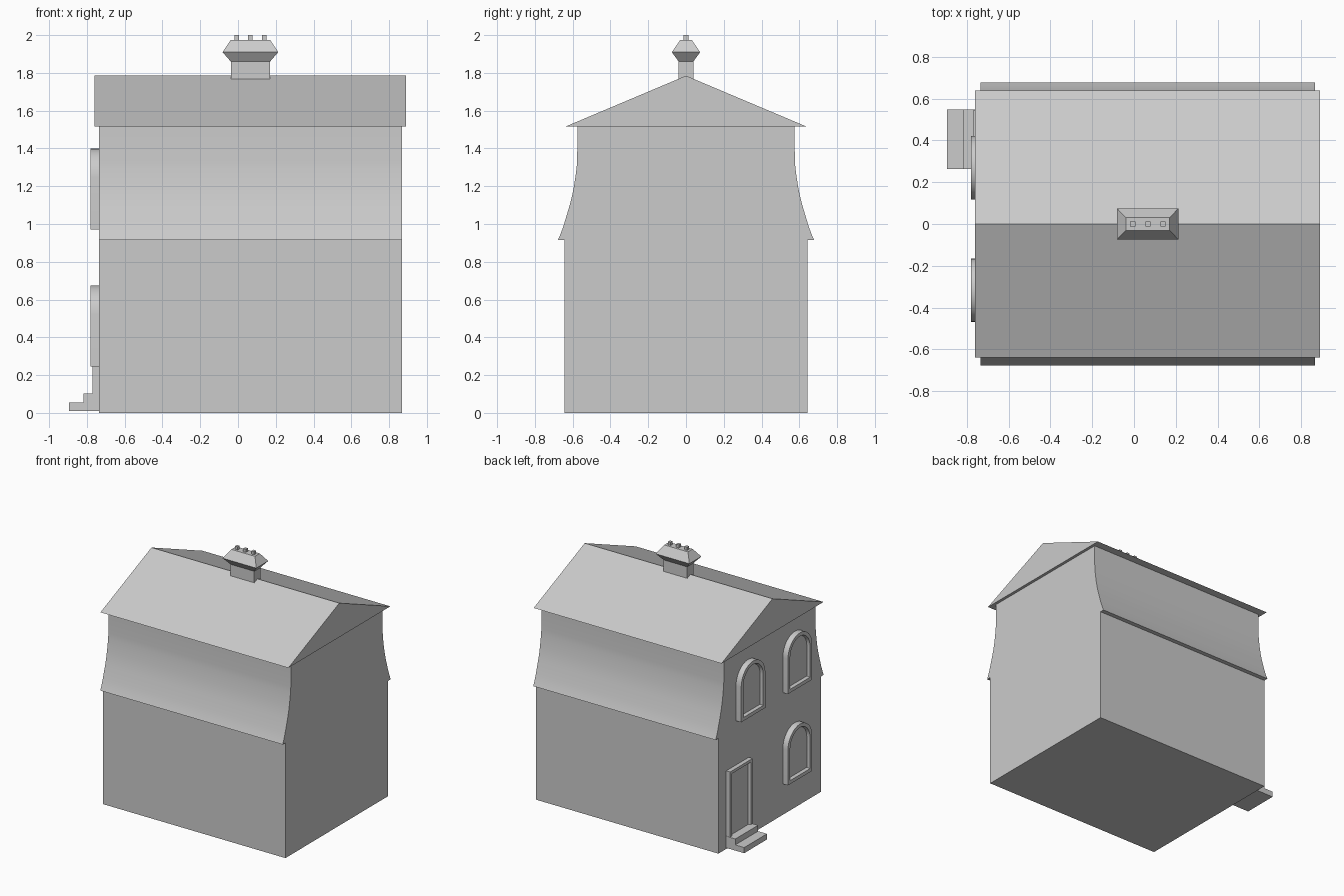
import bpy, bmesh, math

if "Cube" in bpy.data.objects:
    bpy.data.objects.remove(bpy.data.objects["Cube"])

WALL = -0.735  # x of the decorated end wall


def make(name, verts, faces, smooth=False):
    me = bpy.data.meshes.new(name)
    me.from_pydata(verts, [], faces)
    bm = bmesh.new()
    bm.from_mesh(me)
    bmesh.ops.recalc_face_normals(bm, faces=bm.faces)
    bm.to_mesh(me)
    bm.free()
    ob = bpy.data.objects.new(name, me)
    bpy.context.collection.objects.link(ob)
    if smooth:
        bpy.ops.object.select_all(action='DESELECT')
        bpy.context.view_layer.objects.active = ob
        ob.select_set(True)
        bpy.ops.object.shade_smooth_by_angle(angle=math.radians(30))
    return ob


def loft(name, loops, smooth=False):
    """Skin a series of equal-length closed loops and cap both ends."""
    n = len(loops[0])
    verts = [v for lp in loops for v in lp]
    faces = [(k * n + i, k * n + (i + 1) % n, (k + 1) * n + (i + 1) % n, (k + 1) * n + i)
             for k in range(len(loops) - 1) for i in range(n)]
    faces += [tuple(range(n)), tuple(range(len(verts) - n, len(verts)))]
    return make(name, verts, faces, smooth)


def extrude_x(name, profile, x0, x1, smooth=False):
    return loft(name, [[(x, y, z) for y, z in profile] for x in (x0, x1)], smooth)


def rect(x0, x1, y, z):
    return [(x0, -y, z), (x1, -y, z), (x1, y, z), (x0, y, z)]


def box(name, x0, x1, y0, y1, z0, z1):
    return extrude_x(name, [(y0, z0), (y1, z0), (y1, z1), (y0, z1)], x0, x1)


def arch(yc, z0, z1, r, inset):
    """Round-headed outline in the yz plane."""
    spring, rr = z1 - r, r - inset
    head = [(yc + rr * math.cos(math.pi * i / 16), spring + rr * math.sin(math.pi * i / 16))
            for i in range(17)]
    return [(yc - rr, z0 + inset), (yc + rr, z0 + inset)] + head


def framed(name, outline, x_front, border, recess):
    """Raised frame with a slightly bevelled reveal and recessed panel."""
    steps = [(WALL + 0.005, 0), (x_front, 0), (x_front, border),
             (x_front + recess, border + 0.008)]
    return loft(name, [[(x, y, z) for y, z in outline(i)] for x, i in steps], True)


# Lower walls
box("lower_walls", WALL, 0.867, -0.643, 0.643, 0, 0.915)

# Flared upper storey
side = [(0.678, 0.915), (0.663, 0.95), (0.647, 0.995), (0.632, 1.045), (0.617, 1.095),
        (0.604, 1.145), (0.594, 1.195), (0.586, 1.245), (0.58, 1.29), (0.576, 1.335),
        (0.575, 1.515)]
extrude_x("upper_storey", side + [(-y, z) for y, z in reversed(side)], WALL, 0.867, True)

# Gable roof
extrude_x("roof", [(-0.64, 1.515), (0.64, 1.515), (0, 1.785)], -0.76, 0.89)

# Chimney with flared cap and three pots
loft("chimney", [rect(-0.038, 0.17, 0.039, 1.765), rect(-0.038, 0.17, 0.039, 1.86),
                 rect(-0.082, 0.213, 0.075, 1.91), rect(-0.038, 0.17, 0.03, 1.975)])
for i, x in enumerate((-0.006, 0.066, 0.138)):
    box(f"chimney_pot_{i + 1}", x - 0.012, x + 0.012, -0.012, 0.012, 1.97, 2.0)

# Arched windows
for i, (yc, z0) in enumerate(((0.27, 0.97), (-0.317, 0.97), (-0.317, 0.245))):
    framed(f"window_{i + 1}", lambda d, yc=yc, z0=z0: arch(yc, z0, z0 + 0.43, 0.152, d),
           -0.78, 0.028, 0.022)

# Door
framed("door", lambda d: [(0.263 + d, 0.01 + d), (0.545 - d, 0.01 + d),
                          (0.545 - d, 0.62 - d), (0.263 + d, 0.62 - d)], -0.769, 0.022, 0.018)

# Doorsteps
extra = [(-0.895, 0.01), (-0.895, 0.055), (-0.817, 0.055), (-0.817, 0.102),
         (WALL + 0.005, 0.102), (WALL + 0.005, 0.01)]
loft("doorsteps", [[(x, y, z) for x, z in extra] for y in (0.263, 0.548)])
